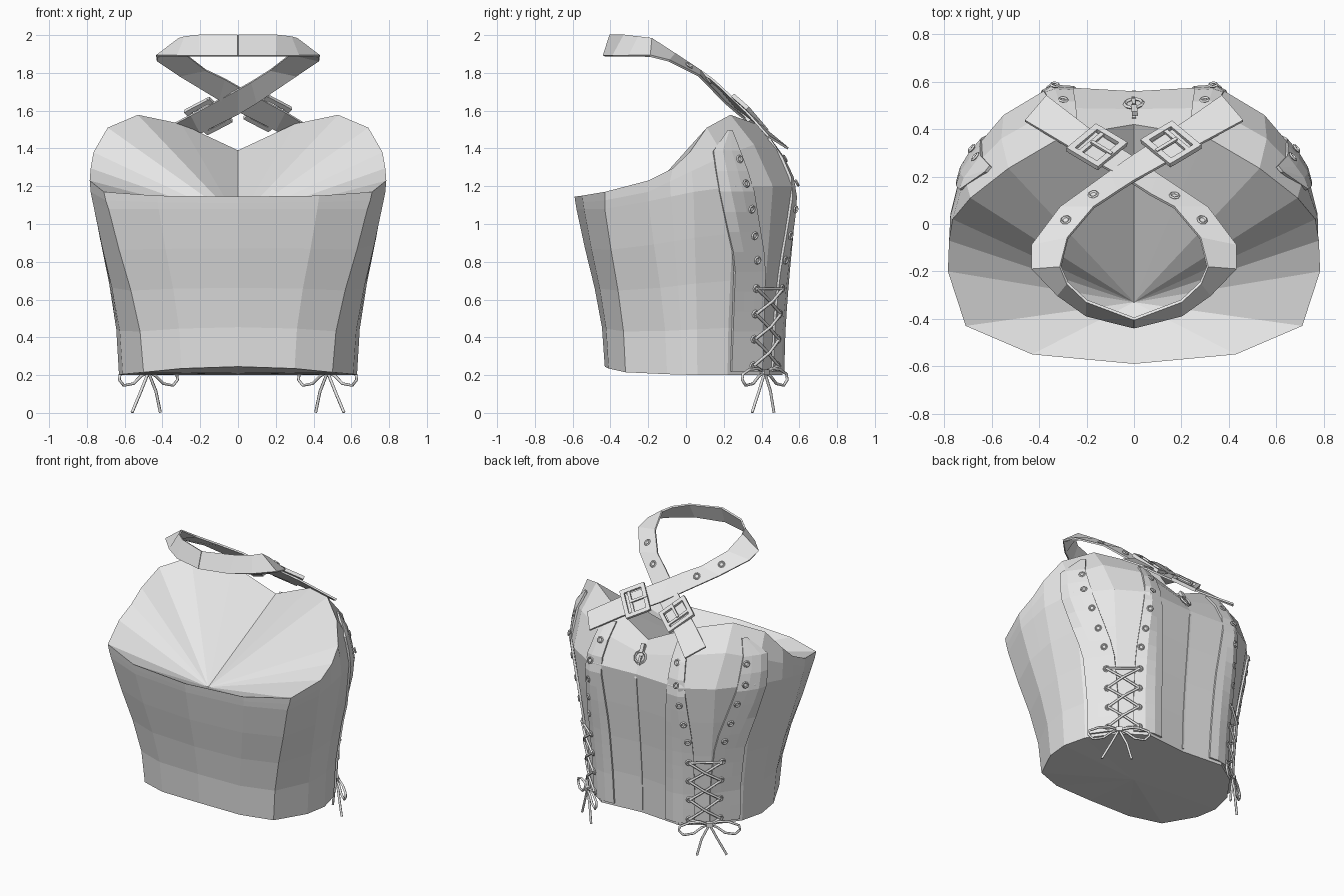
import bpy, math
from mathutils import Vector, Matrix
from mathutils.bvhtree import BVHTree

if "Cube" in bpy.data.objects:
    bpy.data.objects.remove(bpy.data.objects["Cube"])

grey = bpy.data.materials.new("plain_grey")
grey.diffuse_color = (0.8, 0.8, 0.8, 1)
grey.use_nodes = True
grey.node_tree.nodes["Principled BSDF"].inputs["Base Color"].default_value = grey.diffuse_color
V = Vector


def mesh_obj(name, verts, faces, solid=0):
    me = bpy.data.meshes.new(name)
    me.from_pydata([tuple(v) for v in verts], [], faces)
    me.materials.append(grey)
    ob = bpy.data.objects.new(name, me)
    bpy.context.collection.objects.link(ob)
    if solid:
        m = ob.modifiers.new("thickness", 'SOLIDIFY')
        m.thickness, m.offset = solid, 0
    return ob


def grid_faces(rows, cols):
    return [(r*cols+c, r*cols+c+1, (r+1)*cols+c+1, (r+1)*cols+c)
            for r in range(rows-1) for c in range(cols-1)]


def lerp(table, z):
    # table of (z, value...) rows in descending z
    for a, b in zip(table, table[1:]):
        if z >= b[0]:
            t = (z-b[0])/(a[0]-b[0])
            return [q+(p-q)*t for p, q in zip(a[1:], b[1:])]
    return table[-1][1:]


def cord(name, pts, radius=0.008, closed=False):
    cu = bpy.data.curves.new(name, 'CURVE')
    cu.dimensions = '3D'
    cu.bevel_depth, cu.bevel_resolution, cu.use_fill_caps = radius, 1, True
    sp = cu.splines.new('POLY')
    sp.points.add(len(pts)-1)
    for p, q in zip(sp.points, pts):
        p.co = (*q, 1)
    sp.use_cyclic_u = closed
    cu.materials.append(grey)
    ob = bpy.data.objects.new(name, cu)
    bpy.context.collection.objects.link(ob)


def ring(name, pos, n, R=0.017, r=0.006, seg=8):
    bpy.ops.mesh.primitive_torus_add(major_segments=seg, minor_segments=4, major_radius=R,
                                     minor_radius=r, location=pos,
                                     rotation=n.to_track_quat('Z', 'Y').to_euler())
    bpy.context.object.name = name
    bpy.context.object.data.materials.append(grey)


def box(name, center, axes, size):
    vs, fs = [], [(0, 1, 3, 2), (4, 6, 7, 5), (0, 4, 5, 1), (2, 3, 7, 6), (0, 2, 6, 4), (1, 5, 7, 3)]
    for i in (-.5, .5):
        for j in (-.5, .5):
            for k in (-.5, .5):
                vs.append(center + axes[0]*size[0]*i + axes[1]*size[1]*j + axes[2]*size[2]*k)
    return mesh_obj(name, vs, fs)


# Bodice: half sections from front centre to back centre, mirrored and lofted
bottom = [(0, -.43, .245), (.3, -.41, .235), (.5, -.32, .215), (.61, -.1, .205), (.63, .06, .2),
          (.59, .22, .2), (.46, .4, .2), (.3, .51, .2), (0, .485, .2)]
bust = [(0, -.58, 1.08), (.42, -.54, 1.08), (.685, -.43, 1.08), (.77, -.2, 1.12), (.775, .04, 1.17),
        (.72, .26, 1.2), (.55, .46, 1.2), (.35, .58, 1.2), (0, .56, 1.2)]
upper = [(0, -.585, 1.11), (.425, -.545, 1.115), (.7, -.43, 1.125), (.78, -.2, 1.17), (.775, .03, 1.28),
         (.715, .2, 1.36), (.56, .36, 1.42), (.33, .49, 1.39), (0, .485, 1.31)]
rim = [(0, -.59, 1.145), (.43, -.55, 1.15), (.71, -.43, 1.17), (.785, -.2, 1.23), (.765, .02, 1.38),
       (.69, .11, 1.51), (.53, .235, 1.578), (.3, .37, 1.53), (0, .42, 1.39)]
halves = []
for t, f in ((0, 0), (.25, .1), (.5, .36), (.75, .7), (1, 1)):
    halves.append([(a[0]+(b[0]-a[0])*f, a[1]+(b[1]-a[1])*f, a[2]+(b[2]-a[2])*t)
                   for a, b in zip(bottom, bust)])
halves += [upper, rim]
# extra column under the arm; the rim dips there
for h in halves:
    a, b = h[3], h[4]
    h.insert(4, (.78, -.07, 1.295) if h is rim else tuple((p+q)/2 for p, q in zip(a, b)))
N = 18
verts = []
for h in halves:
    verts += [V(p) for p in h] + [V((-p[0], p[1], p[2])) for p in h[8:0:-1]]
faces = [(r*N+c, r*N+(c+1) % N, (r+1)*N+(c+1) % N, (r+1)*N+c)
         for r in range(len(halves)-1) for c in range(N)]
side_faces = list(faces)
k, top0 = len(verts), (len(halves)-1)*N
verts += [V((0, -.33, 1.02)), V((0, 0, .21))]
for c in range(N):
    faces += [(top0+c, top0+(c+1) % N, k), ((c+1) % N, c, k+1)]
mesh_obj("bodice", verts, faces)
tree = BVHTree.FromPolygons(verts, side_faces)


def on_body(axis, a, z, s, lift):
    # point lying on the bodice, seen from the side ('x') or from the back ('y')
    o, d = (V((3, a, z)), V((-1, 0, 0))) if axis == 'x' else (V((a, 3, z)), V((0, -1, 0)))
    p, n, _, _ = tree.ray_cast(o, d)
    if p is None:
        p, n, _, _ = tree.find_nearest(V((.6, a, z)) if axis == 'x' else V((a, .55, z)))
    if n.dot(d) > 0:
        n = -n
    p = p + n*lift
    return V((p.x*s, p.y, p.z)), V((n.x*s, n.y, n.z))


# Eyelet strips: (z, inner edge, outer edge), eyelet lines: (z, position)
side_strip = [(1.49, .215, .24), (1.4, .14, .275), (1.2, .17, .35), (.8, .255, .415), (.22, .235, .4)]
back_strip = [(1.45, .24, .33), (1.2, .26, .38), (.8, .22, .4), (.22, .2, .385)]
side_holes = [(1.34, .275), (1.21, .31), (1.08, .34), (.81, .37), (.2, .345)]
back_holes = [(1.34, .3), (1.21, .335), (1.08, .345), (.81, .375), (.2, .355)]
lace_z = [.66, .525, .39, .25]
for s, tag in ((1, "right"), (-1, "left")):
    rows = {}
    for axis, strip, holes, nm in (('x', side_strip, side_holes, "side"), ('y', back_strip, back_holes, "back")):
        pts = []
        for i in range(13):
            z = strip[0][0] + (.22-strip[0][0])*i/12
            a, b = lerp(strip, z)
            pts += [on_body(axis, a+(b-a)*j/3, z, s, .006)[0] for j in range(4)]
        mesh_obj(f"{nm}_eyelet_strip_{tag}", pts, grid_faces(13, 4), .014)
        for z in [1.34, 1.21, 1.08, .94, .81] + lace_z:
            p, n = on_body(axis, lerp(holes, z)[0], z, s, .015)
            ring(f"{nm}_eyelet_{tag}", p, n)
            if z in lace_z:
                rows.setdefault(axis, []).append(p + n*.006)
    # Criss-cross lacing
    A, B = rows['x'], rows['y']
    out = V((.61*s, .79, 0))
    cord(f"lace_bar_{tag}", [A[0], B[0]])
    for i in range(3):
        cord(f"lace_cross_a_{tag}", [A[i], (A[i]+B[i+1])/2+out*.008, B[i+1]])
        cord(f"lace_cross_b_{tag}", [B[i], (B[i]+A[i+1])/2+out*.02, A[i+1]])
    # Bow with two loops and two tails
    knot, tan = V((.465*s, .405, .215)) + out*.015, V((.79*s, -.61, 0))
    for e, end in ((1, A[3]), (-1, B[3])):
        loop = [(0, 0), (.06, .02), (.13, .015), (.19, -.01), (.195, -.04), (.165, -.07), (.1, -.06), (.05, -.02)]
        cord(f"bow_loop_{tag}", [knot + tan*e*x + V((0, 0, z)) for x, z in loop], .008, True)
        cord(f"bow_tail_{tag}", [knot, knot + tan*e*.05 + V((0, 0, -.1)),
                                 knot + tan*(e*.095+.015) + V((0, 0, -.213))], .008)
        cord(f"bow_lead_{tag}", [knot, end])
    box(f"bow_knot_{tag}", knot, (tan, out, V((0, 0, 1))), (.04, .03, .03))

# Back zip with pull ring
pts = []
for i in range(13):
    z = 1.36 - 1.14*i/12
    pts += [on_body('y', x, z, 1, .001)[0] for x in (-.008, .008)]
mesh_obj("zip", pts, grid_faces(13, 2), .008)
p, n = on_body('y', .001, 1.3, 1, .014)
up = V((0, 0, 1)) - n*n.z
up.normalize()
axes = (V((1, 0, 0)), up, n)
box("zip_slider", p + up*.05, axes, (.025, .06, .02))
ring("zip_pull_ring", p - up*.01, n, .038, .008, 10)
box("zip_pull_bar", p - up*.03, axes, (.016, .06, .01))

# Halter straps: neck band, crossing behind, down to the opposite shoulder blade
outer = [(0, -.435, 1.89), (.2, -.385, 1.89), (.32, -.3, 1.89), (.43, -.19, 1.89), (.43, -.09, 1.865),
         (.31, .07, 1.785), (.1, .215, 1.65), (0, .285, 1.59), (-.2, .415, 1.49), (-.37, .54, 1.4)]
inner = [(0, -.4, 2), (.2, -.325, 2), (.28, -.25, 1.99), (.31, -.18, 1.98), (.28, -.06, 1.9),
         (.17, .07, 1.815), (.07, .13, 1.76), (0, .175, 1.72), (-.25, .315, 1.585), (-.46, .435, 1.465)]
for s, tag in ((1, "right"), (-1, "left")):
    pts = []
    for i, (a, b) in enumerate(zip(outer, inner)):
        lift = V((0, .6, .8))*(.01*s*-1 if 5 < i < 9 else 0)
        pts += [V((q[0]*s, q[1], q[2])) + lift for q in (a, b)]
    mesh_obj(f"halter_strap_{tag}", pts, grid_faces(len(outer), 2), .012)

    def strap_frame(i, t):
        a0, b0, a1, b1 = pts[2*i], pts[2*i+1], pts[2*i+2], pts[2*i+3]
        m0, m1 = (a0+b0)/2, (a1+b1)/2
        d = (m1-m0).normalized()
        n = d.cross((b0+b1)-(a0+a1)).normalized()
        if n.z < 0:
            n = -n
        return m0.lerp(m1, t), d, n.cross(d).normalized(), n

    # Strap eyelets
    for i, t in ((4, .6), (5, .45)):
        p, d, w, n = strap_frame(i, t)
        ring(f"strap_eyelet_{tag}", p + n*.009, n, .018)
    # Buckle frame and prong
    p, d, w, n = strap_frame(7, .7)
    p = p + n*.01
    ax = (d, w, n)
    for e in (-1, 1):
        box(f"buckle_end_{tag}", p + d*e*.072, ax, (.026, .2, .022))
        box(f"buckle_side_{tag}", p + w*e*.088, ax, (.144, .026, .022))
    box(f"buckle_bar_{tag}", p + d*.03, ax, (.018, .16, .016))
    box(f"buckle_prong_{tag}", p - d*.025 + n*.01, ax, (.11, .016, .012))
